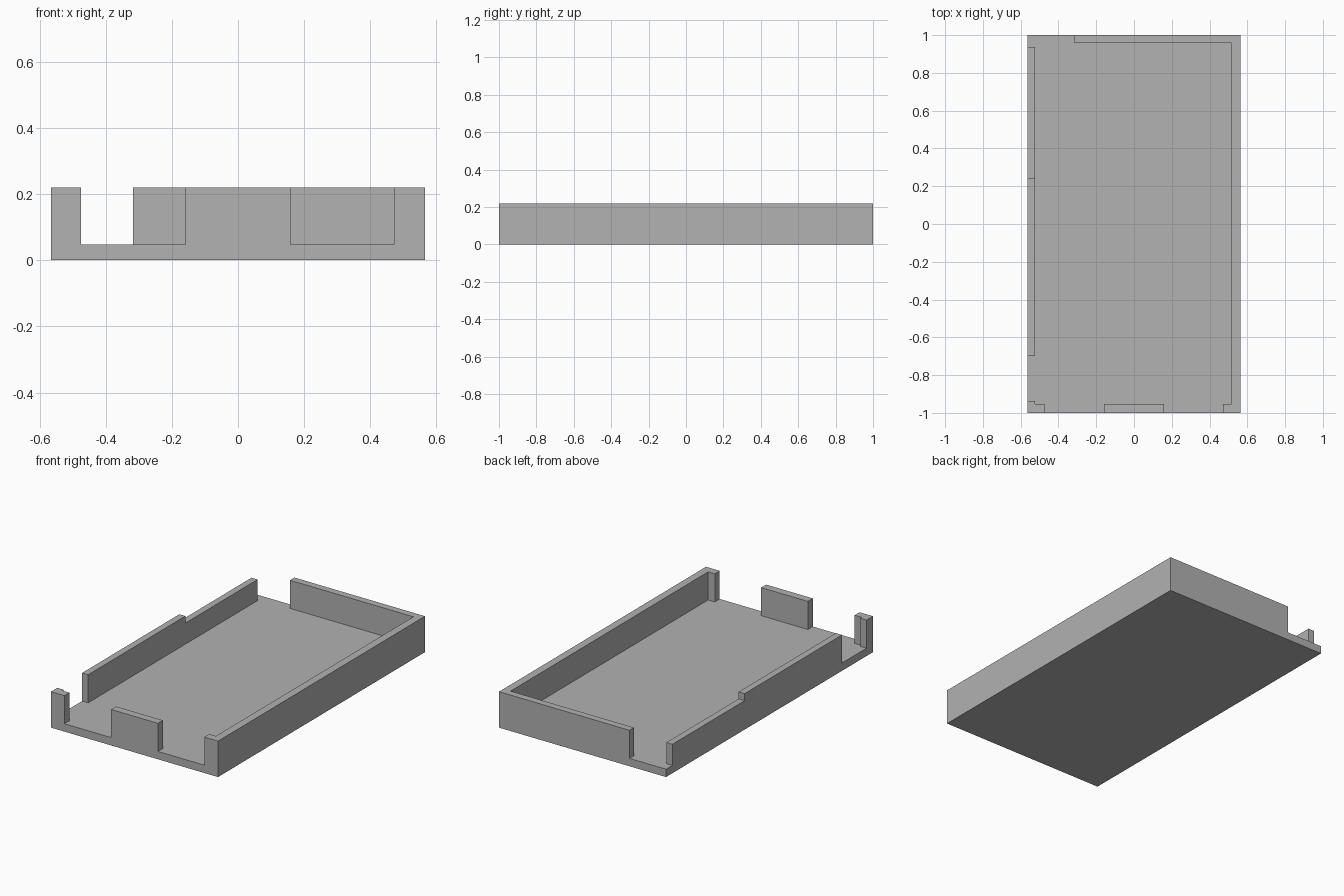
import bpy
import bmesh

default_cube = bpy.data.objects.get("Cube")
if default_cube:
    bpy.data.objects.remove(default_cube, do_unlink=True)

# Main sizes
half_width, half_length = 0.565, 1.0
floor_top, rim_top, low_rim_top = 0.048, 0.22, 0.177
beyond = 1.2   # cutters run past the tray on every open side

# Inner faces of the four walls
right_in, left_in = -0.524, 0.517
front_in, back_in = -0.952, 0.957

# Single plastic colour
grey = bpy.data.materials.new("plain grey")
grey.use_nodes = True
colour = (0.445, 0.445, 0.445, 1.0)
grey.diffuse_color = colour
grey.node_tree.nodes["Principled BSDF"].inputs["Base Color"].default_value = colour


def extruded(name, outline, bottom, top):
    """Make a solid by lifting a flat plan outline from bottom to top."""
    bm = bmesh.new()
    face = bm.faces.new([bm.verts.new((x, y, bottom)) for x, y in outline])
    lifted = bmesh.ops.extrude_face_region(bm, geom=[face])["geom"]
    verts = [item for item in lifted if isinstance(item, bmesh.types.BMVert)]
    bmesh.ops.translate(bm, verts=verts, vec=(0, 0, top - bottom))
    bmesh.ops.recalc_face_normals(bm, faces=bm.faces)
    mesh = bpy.data.meshes.new(name)
    bm.to_mesh(mesh)
    bm.free()
    mesh.materials.append(grey)
    obj = bpy.data.objects.new(name, mesh)
    bpy.context.collection.objects.link(obj)
    return obj


def rectangle(x_min, x_max, y_min, y_max):
    return [(x_min, y_min), (x_max, y_min), (x_max, y_max), (x_min, y_max)]


def cut(target, cutter):
    """Subtract the cutter, apply the result and discard the cutter."""
    cutter.hide_render = True
    modifier = target.modifiers.new("cut", "BOOLEAN")
    modifier.operation = "DIFFERENCE"
    modifier.solver = "EXACT"
    modifier.object = cutter
    bpy.context.view_layer.objects.active = target
    bpy.ops.object.modifier_apply(modifier=modifier.name)
    bpy.data.objects.remove(cutter, do_unlink=True)


# Solid block that becomes the tray
tray = extruded("tray", rectangle(-half_width, half_width, -half_length, half_length),
                0, rim_top)

# Edges of the wall openings
post_edge, tab_edge, corner_edge = -0.475, 0.158, 0.472
back_gap_edge = -0.318
rail_back, rail_front, post_back = 0.938, -0.70, -0.938

# Hollow, with openings through the front, right and back walls
hollow_plan = [
    # front wall: two openings either side of the centre tab
    (post_edge, -beyond), (-tab_edge, -beyond),
    (-tab_edge, front_in), (tab_edge, front_in),
    (tab_edge, -beyond), (corner_edge, -beyond),
    (corner_edge, front_in), (left_in, front_in),
    # back wall, open towards the right corner
    (left_in, back_in), (back_gap_edge, back_in),
    (back_gap_edge, beyond), (-beyond, beyond),
    # right rail, then the opening before the corner post
    (-beyond, rail_back), (right_in, rail_back),
    (right_in, rail_front), (-beyond, rail_front),
    (-beyond, post_back), (right_in, post_back),
    (right_in, front_in), (post_edge, front_in),
]
cut(tray, extruded("hollow_cutter", hollow_plan, floor_top, beyond))

# Lowered back part of the right rail
step_y = 0.24
cut(tray, extruded("rail_step_cutter",
                   rectangle(-beyond, right_in + 0.05, step_y, rail_back + 0.02),
                   low_rim_top, beyond))
